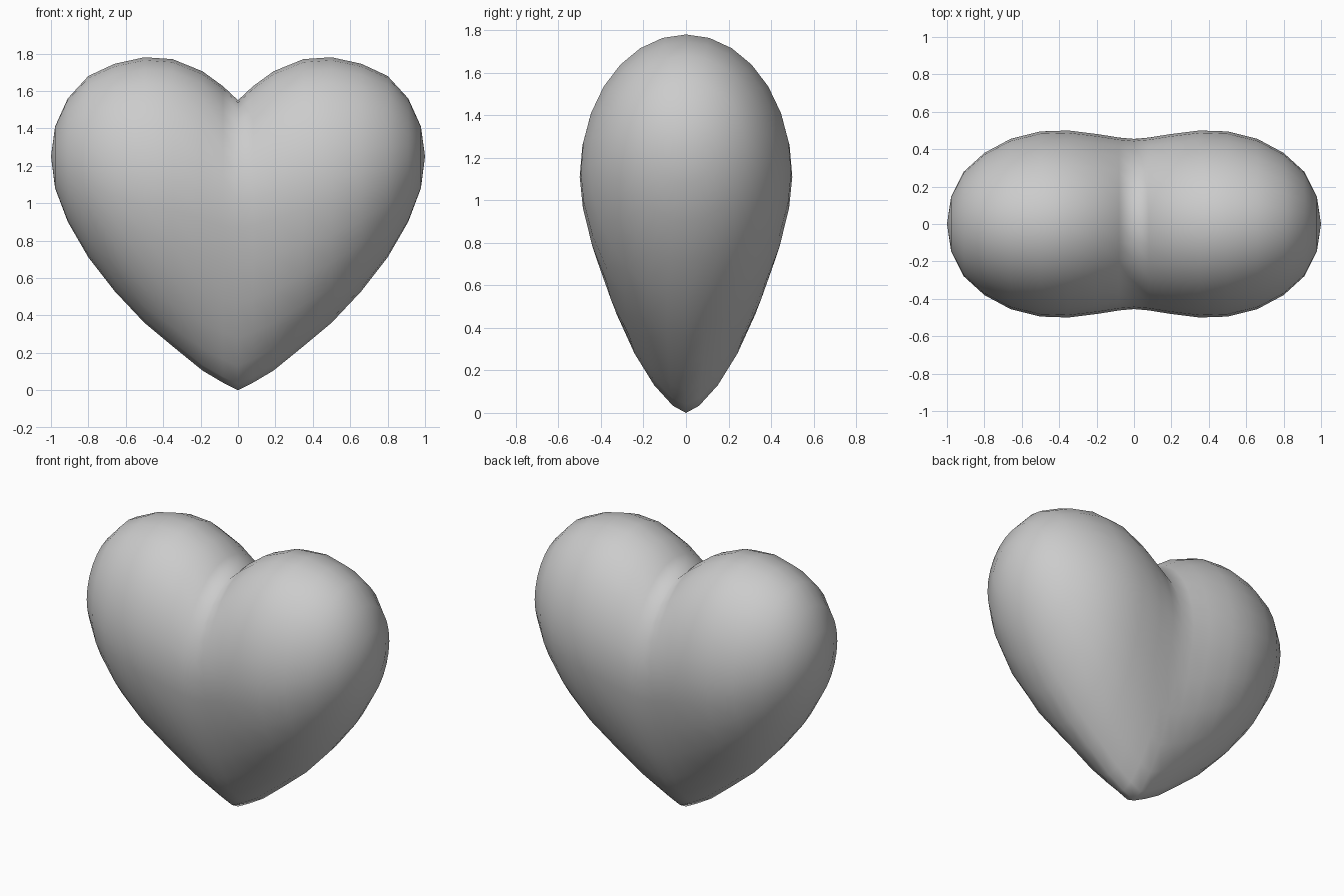
import bpy, bmesh, math

if "Cube" in bpy.data.objects:
    bpy.data.objects.remove(bpy.data.objects["Cube"])

# Half-heart cross-sections: x, bottom z, top z, half depth, z of greatest depth
SECTIONS = [
    (0.00, 0.00, 1.55, 0.455, 1.00),
    (0.08, 0.04, 1.625, 0.462, 1.02),
    (0.19, 0.105, 1.705, 0.48, 1.06),
    (0.35, 0.235, 1.77, 0.50, 1.11),
    (0.50, 0.36, 1.78, 0.495, 1.13),
    (0.66, 0.53, 1.745, 0.455, 1.16),
    (0.80, 0.71, 1.68, 0.38, 1.20),
    (0.91, 0.90, 1.56, 0.28, 1.23),
    (0.978, 1.08, 1.41, 0.145, 1.25),
]
STEPS = 28


def ring(bm, side, x, bottom, top, depth, mid):
    """Closed section: elliptical above, more pointed below near the middle."""
    verts = []
    for i in range(STEPS):
        a = 2 * math.pi * i / STEPS
        c, s = math.cos(a), math.sin(a)
        power = 1.0 if s >= 0 else 2 / (1.5 + 0.5 * x)
        height = top - mid if s >= 0 else mid - bottom
        y = depth * math.copysign(abs(c) ** power, c)
        z = mid + height * math.copysign(abs(s) ** power, s)
        verts.append(bm.verts.new((side * x, y, z)))
    return verts


# Heart body: loft the sections from left tip to right tip
bm = bmesh.new()
rings = [ring(bm, -1, *s) for s in reversed(SECTIONS[1:])]
rings += [ring(bm, 1, *s) for s in SECTIONS]
for a, b in zip(rings, rings[1:]):
    for i in range(STEPS):
        j = (i + 1) % STEPS
        bm.faces.new((a[i], a[j], b[j], b[i]))

# Rounded side caps
for side, edge in ((-1, rings[0]), (1, rings[-1])):
    tip = bm.verts.new((side, 0, 1.25))
    for i in range(STEPS):
        bm.faces.new((edge[i], edge[(i + 1) % STEPS], tip))

bmesh.ops.recalc_face_normals(bm, faces=bm.faces[:])
for f in bm.faces:
    f.smooth = True
mesh = bpy.data.meshes.new("heart")
bm.to_mesh(mesh)
bm.free()
heart = bpy.data.objects.new("heart", mesh)
bpy.context.collection.objects.link(heart)
